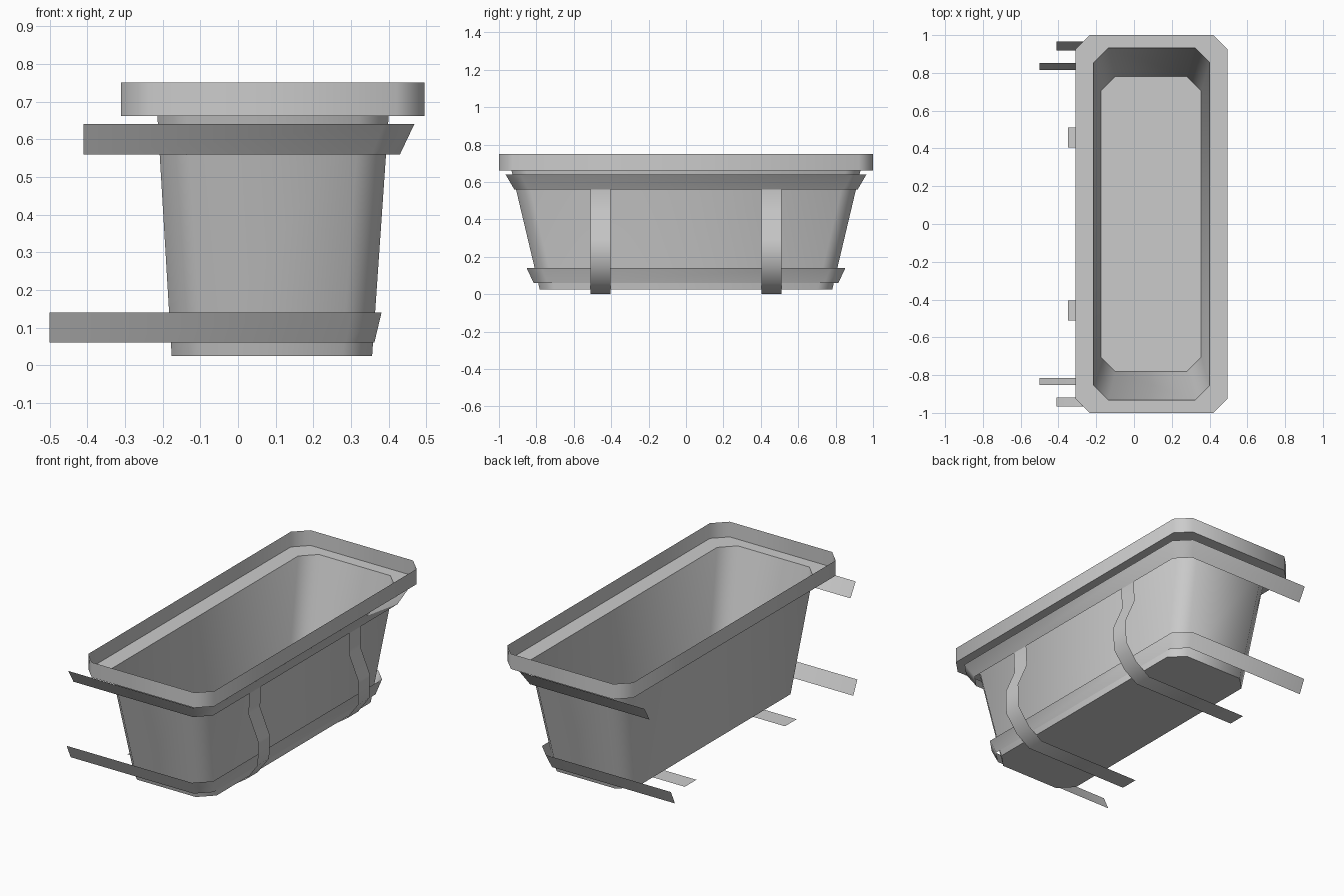
import bpy, math

cube = bpy.data.objects.get("Cube")
if cube:
    bpy.data.objects.remove(cube)

grey = bpy.data.materials.new("plain grey")
grey.use_nodes = True
grey.diffuse_color = (0.6, 0.6, 0.6, 1)
grey.node_tree.nodes["Principled BSDF"].inputs["Base Color"].default_value = (0.6, 0.6, 0.6, 1)


def outline(x0, x1, y, z, c):
    """Rectangle with chamfered corners, counter-clockwise from above."""
    return [(x0 + c, -y, z), (x1 - c, -y, z), (x1, c - y, z), (x1, y - c, z),
            (x1 - c, y, z), (x0 + c, y, z), (x0, y - c, z), (x0, c - y, z)]


def open_outline(x0, x1, y, z, c):
    """U-shaped path, open towards -x, with chamfered corners."""
    return [(x0, -y, z), (x1 - c, -y, z), (x1, c - y, z),
            (x1, y - c, z), (x1 - c, y, z), (x0, y, z)]


def loft(name, rings, closed=True, cap=False):
    """Thin surface joining successive rings of points."""
    n = len(rings[0])
    verts = [p for ring in rings for p in ring]
    faces = []
    for r in range(len(rings) - 1):
        for i in range(n if closed else n - 1):
            j = (i + 1) % n
            faces.append((r * n + i, r * n + j, (r + 1) * n + j, (r + 1) * n + i))
    if cap:
        faces.append(tuple(reversed(range(n))))
    mesh = bpy.data.meshes.new(name)
    mesh.from_pydata(verts, [], faces)
    mesh.materials.append(grey)
    mesh.shade_smooth()
    mesh.set_sharp_from_angle(angle=math.radians(60))
    obj = bpy.data.objects.new(name, mesh)
    bpy.context.collection.objects.link(obj)
    return obj


# Tapered trough with a closed floor
loft("planter_body", [outline(-0.176, 0.356, 0.782, 0.025, 0.078),
                      outline(-0.214, 0.4, 0.933, 0.662, 0.078)], cap=True)

# Flat ledge and upright lip
loft("rim", [outline(-0.31, 0.495, 1, 0.75, 0.075)[::-1],
             outline(-0.31, 0.495, 1, 0.662, 0.075)[::-1],
             outline(-0.214, 0.4, 0.933, 0.662, 0.078)[::-1]][::-1]).data.flip_normals()

# Flared bands that wrap the side and run past the back
loft("upper_band", [open_outline(-0.41, 0.43, 0.918, 0.56, 0.075),
                    open_outline(-0.41, 0.468, 0.965, 0.64, 0.08)], closed=False)
loft("lower_band", [open_outline(-0.5, 0.362, 0.815, 0.06, 0.075),
                    open_outline(-0.5, 0.381, 0.852, 0.14, 0.08)], closed=False)

# Bulging straps that hang from the upper band and run underneath
path = [(0.43, 0.56), (0.425, 0.44), (0.487, 0.295), (0.483, 0.16),
        (0.41, 0.06), (0.32, 0.0), (-0.35, 0.0)]
for label, y in (("front", -0.458), ("rear", 0.458)):
    loft(label + "_strap", [[(x, y + 0.053, z) for x, z in path],
                            [(x, y - 0.053, z) for x, z in path]], closed=False)
